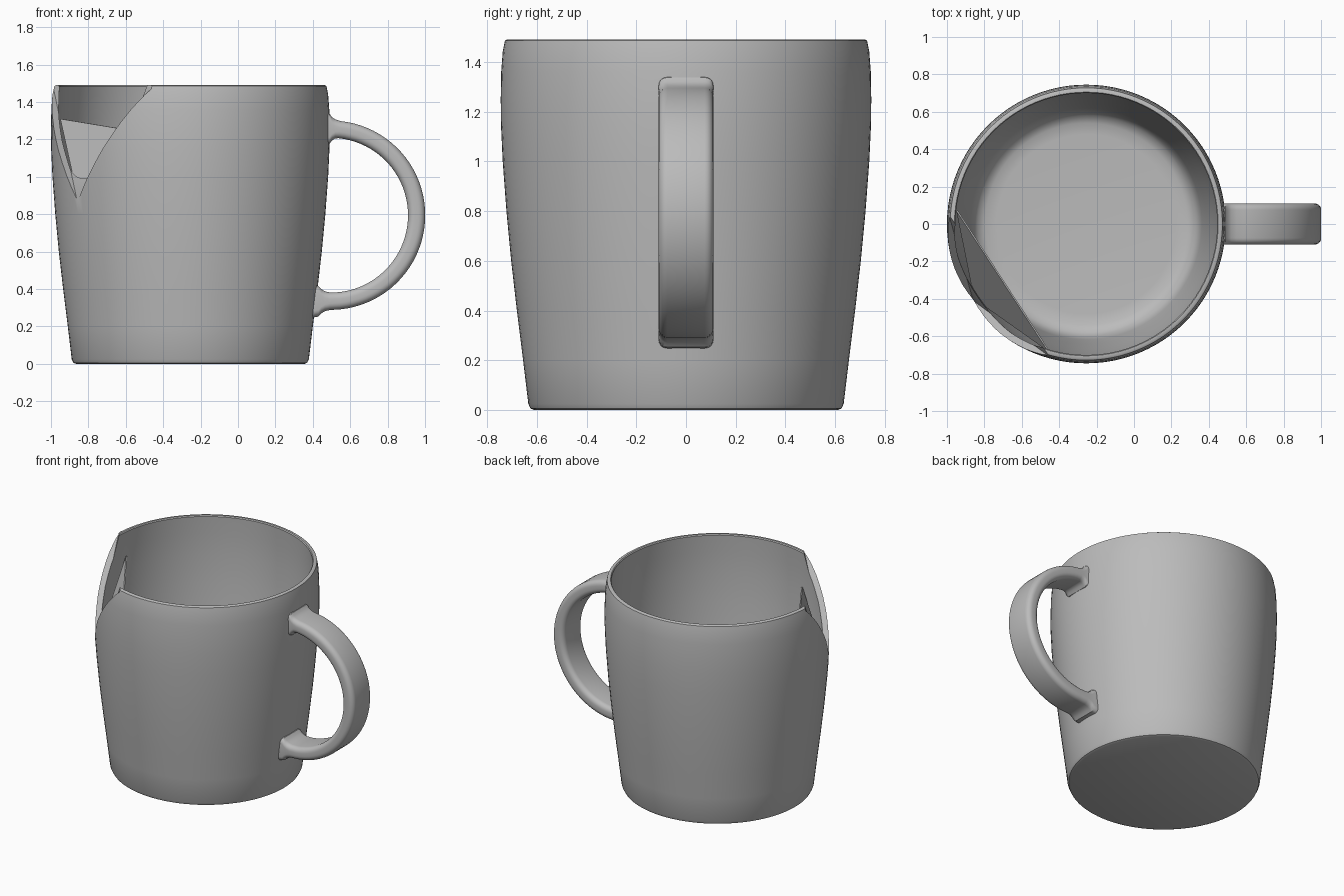
import bpy, bmesh
from math import sin, cos, pi, radians
from mathutils import Vector

if "Cube" in bpy.data.objects:
    bpy.data.objects.remove(bpy.data.objects["Cube"], do_unlink=True)

grey = bpy.data.materials.new("plain_grey")
grey.use_nodes = True
grey.diffuse_color = (0.5, 0.5, 0.5, 1)
for node in grey.node_tree.nodes:
    if node.type == 'BSDF_PRINCIPLED':
        node.inputs["Base Color"].default_value = (0.5, 0.5, 0.5, 1)


def make(name, bm):
    bmesh.ops.recalc_face_normals(bm, faces=bm.faces[:])
    mesh = bpy.data.meshes.new(name)
    bm.to_mesh(mesh)
    bm.free()
    mesh.materials.append(grey)
    obj = bpy.data.objects.new(name, mesh)
    bpy.context.scene.collection.objects.link(obj)
    return obj


def activate(obj):
    bpy.ops.object.select_all(action='DESELECT')
    obj.select_set(True)
    bpy.context.view_layer.objects.active = obj


def loft(rings):
    """Closed rings joined in order and capped at both ends."""
    bm = bmesh.new()
    loops = [[bm.verts.new(p) for p in ring] for ring in rings]
    n = len(loops[0])
    for a, b in zip(loops, loops[1:]):
        for i in range(n):
            j = (i + 1) % n
            bm.faces.new((a[i], a[j], b[j], b[i]))
    bm.faces.new(loops[0])
    bm.faces.new(loops[-1])
    return bm


# Mug body: outer wall, rim, inner wall and floor in one turned profile
CX, SEGS = -0.255, 96
profile = [(0.61, 0), (0.625, 0.006), (0.634, 0.025), (0.655, 0.2), (0.68, 0.4),
           (0.703, 0.6), (0.722, 0.8), (0.737, 1.0), (0.744, 1.15), (0.745, 1.25),
           (0.743, 1.36), (0.737, 1.44), (0.728, 1.485), (0.72, 1.49),
           (0.705, 1.49), (0.7, 1.483), (0.706, 1.36), (0.708, 1.2), (0.7, 1.0),
           (0.685, 0.8), (0.665, 0.6), (0.642, 0.4), (0.618, 0.2), (0.605, 0.13),
           (0.58, 0.085), (0.54, 0.065), (0.48, 0.06)]
body = make("mug_body", loft(
    [[(CX + r * cos(2 * pi * i / SEGS), r * sin(2 * pi * i / SEGS), z)
      for i in range(SEGS)] for r, z in profile]))

# V-shaped chip cut out of the rim
tip = Vector((-0.86, -0.41, 0.87))
rim_ends = [Vector((-0.45, -0.71, 1.49)), Vector((-0.99, 0.05, 1.49))]
face = [tip] + [tip + (p - tip) * 1.1 for p in rim_ends]
outward = Vector((-0.83, -0.55, 0)) * 0.5
cutter = make("chip_cutter", loft([face, [p + outward for p in face]]))
cutter.hide_render = True

activate(body)
cut = body.modifiers.new("chip", 'BOOLEAN')
cut.operation = 'DIFFERENCE'
cut.solver = 'EXACT'
cut.object = cutter
bpy.ops.object.modifier_apply(modifier=cut.name)
bpy.data.objects.remove(cutter, do_unlink=True)

# Flat panel closing the lower part of the chip
panel = [Vector((-0.95, 0.07, 1.31)), Vector((-0.46, -0.68, 1.23)),
         Vector((-0.855, -0.4, 0.88))]
inward = Vector((0.83, 0.55, 0)) * 0.008
make("chip_panel", loft([panel, [p + inward for p in panel]]))

# Handle: rounded strap swept along an arc, flared where it meets the wall
HX, HZ, R, HALF_W, ROUND = 0.495, 0.795, 0.46, 0.11, 0.035
stations = [(x, 1.257, 90, t) for x, t in
            [(0.47, 0.085), (0.49, 0.08), (0.502, 0.063), (0.52, 0.051)]]
for k in range(41):
    ang = 84 - k * 4.2
    stations.append((HX + R * cos(radians(ang)), HZ + R * sin(radians(ang)), ang, 0.046))
stations += [(x, 0.335, -90, t) for x, t in
             [(0.49, 0.047), (0.465, 0.053), (0.445, 0.065), (0.43, 0.082), (0.395, 0.088)]]


def strap(x, z, ang, t):
    n = Vector((cos(radians(ang)), 0, sin(radians(ang))))
    ring = []
    for q, (sy, st) in enumerate([(1, 1), (-1, 1), (-1, -1), (1, -1)]):
        for s in range(6):
            a = pi / 2 * (q + s / 5)
            w = sy * (HALF_W - ROUND) + ROUND * cos(a)
            h = st * (t - ROUND) + ROUND * sin(a)
            ring.append(Vector((x, w, z)) + n * h)
    return ring


handle = make("handle", loft([strap(*s) for s in stations]))

for obj in (body, handle):
    activate(obj)
    bpy.ops.object.shade_smooth_by_angle(angle=radians(35))
